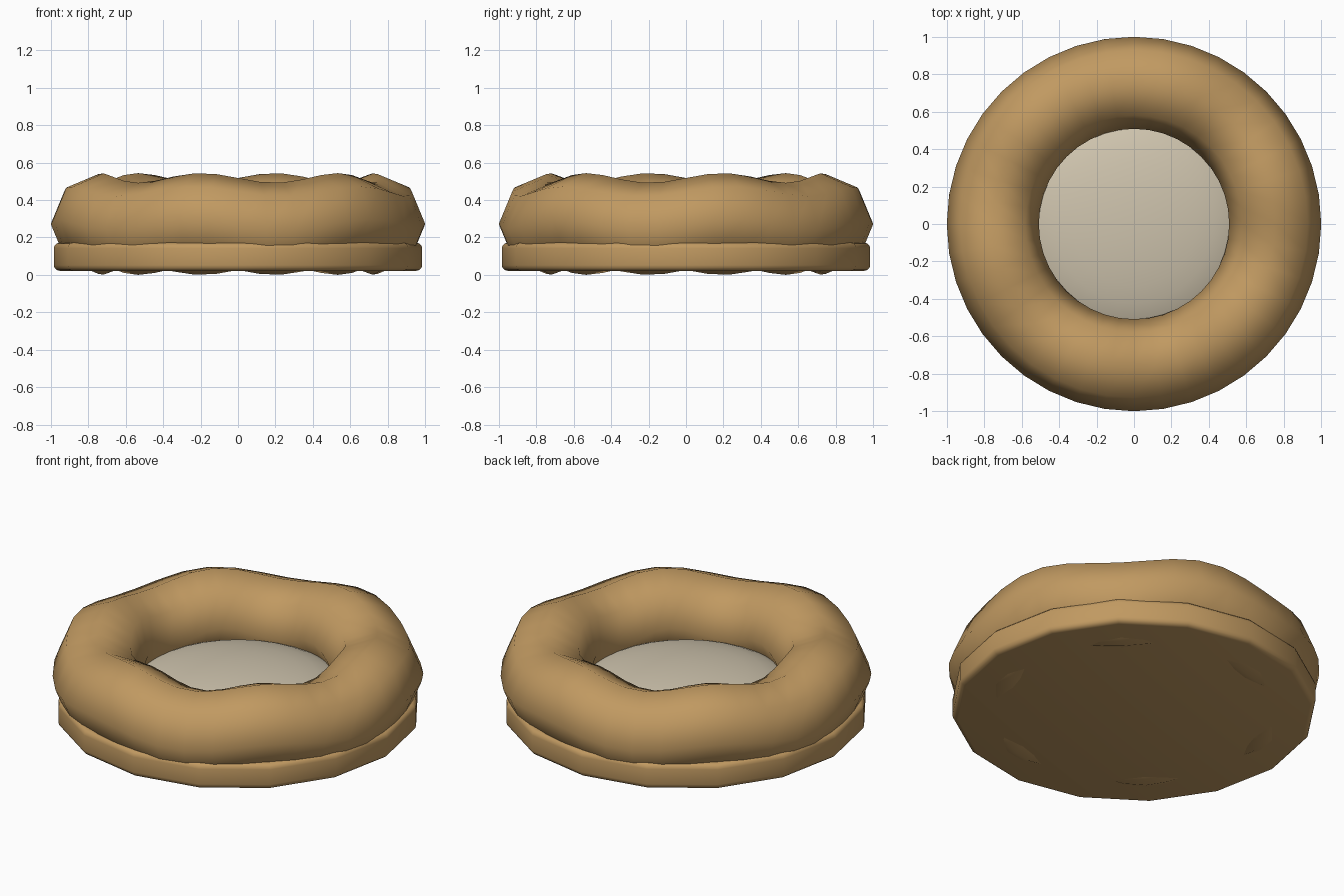
import bpy, bmesh
from math import sin, cos, tau

if "Cube" in bpy.data.objects:
    bpy.data.objects.remove(bpy.data.objects["Cube"])


def material(name, rgb):
    mat = bpy.data.materials.new(name)
    mat.use_nodes = True
    color = (*rgb, 1)
    mat.diffuse_color = color
    mat.node_tree.nodes["Principled BSDF"].inputs["Base Color"].default_value = color
    return mat


def finish(obj, name, mat, angle):
    obj.name = obj.data.name = name
    obj.data.materials.append(mat)
    bpy.ops.object.shade_smooth_by_angle(angle=angle)


crust = material("golden crust", (0.53, 0.32, 0.12))
cream = material("cream filling", (0.62, 0.55, 0.42))

# Pastry base: low cylinder with rounded rims
bpy.ops.mesh.primitive_cylinder_add(vertices=16, radius=0.985, depth=0.15,
                                    location=(0, 0, 0.097), rotation=(0, 0, tau / 4))
base = bpy.context.object
bm = bmesh.new()
bm.from_mesh(base.data)
rims = [e for e in bm.edges if abs(e.verts[0].co.z - e.verts[1].co.z) < 0.01]
bmesh.ops.bevel(bm, geom=rims, offset=0.03, segments=3, profile=0.5, affect='EDGES')
bm.to_mesh(base.data)
bm.free()
finish(base, "pastry_base", crust, 1.0)

# Pastry ring: eight-sided tube swept round with six gentle waves
MAJOR, MINOR, WAVE, MIDDLE = 0.755, 0.246, 0.026, 0.272
AROUND, SIDES = 40, 8
bm = bmesh.new()
loops = []
for i in range(AROUND):
    a = tau * i / AROUND
    loop = []
    for j in range(SIDES):
        t = tau * j / SIDES
        r = MAJOR + MINOR * cos(t)
        z = MIDDLE + MINOR * sin(t) + WAVE * sin(6 * a)
        loop.append(bm.verts.new((r * cos(a), r * sin(a), z)))
    loops.append(loop)
for i in range(AROUND):
    here, there = loops[i], loops[(i + 1) % AROUND]
    for j in range(SIDES):
        k = (j + 1) % SIDES
        bm.faces.new((here[j], there[j], there[k], here[k]))
mesh = bpy.data.meshes.new("pastry_ring")
bm.to_mesh(mesh)
bm.free()
ring = bpy.data.objects.new("pastry_ring", mesh)
bpy.context.collection.objects.link(ring)
bpy.ops.object.select_all(action='DESELECT')
ring.select_set(True)
bpy.context.view_layer.objects.active = ring
finish(ring, "pastry_ring", crust, 1.5)

# Filling: flattened dome in the hole
bpy.ops.mesh.primitive_uv_sphere_add(segments=32, ring_count=16, radius=1,
                                     location=(0, 0, 0.15))
filling = bpy.context.object
filling.scale = (0.6, 0.6, 0.15)
bpy.ops.object.transform_apply(location=False, rotation=False, scale=True)
# keep the hidden underside above the base bottom
for v in filling.data.vertices:
    v.co.z = max(v.co.z, -0.1)
finish(filling, "cream_filling", cream, 1.5)
